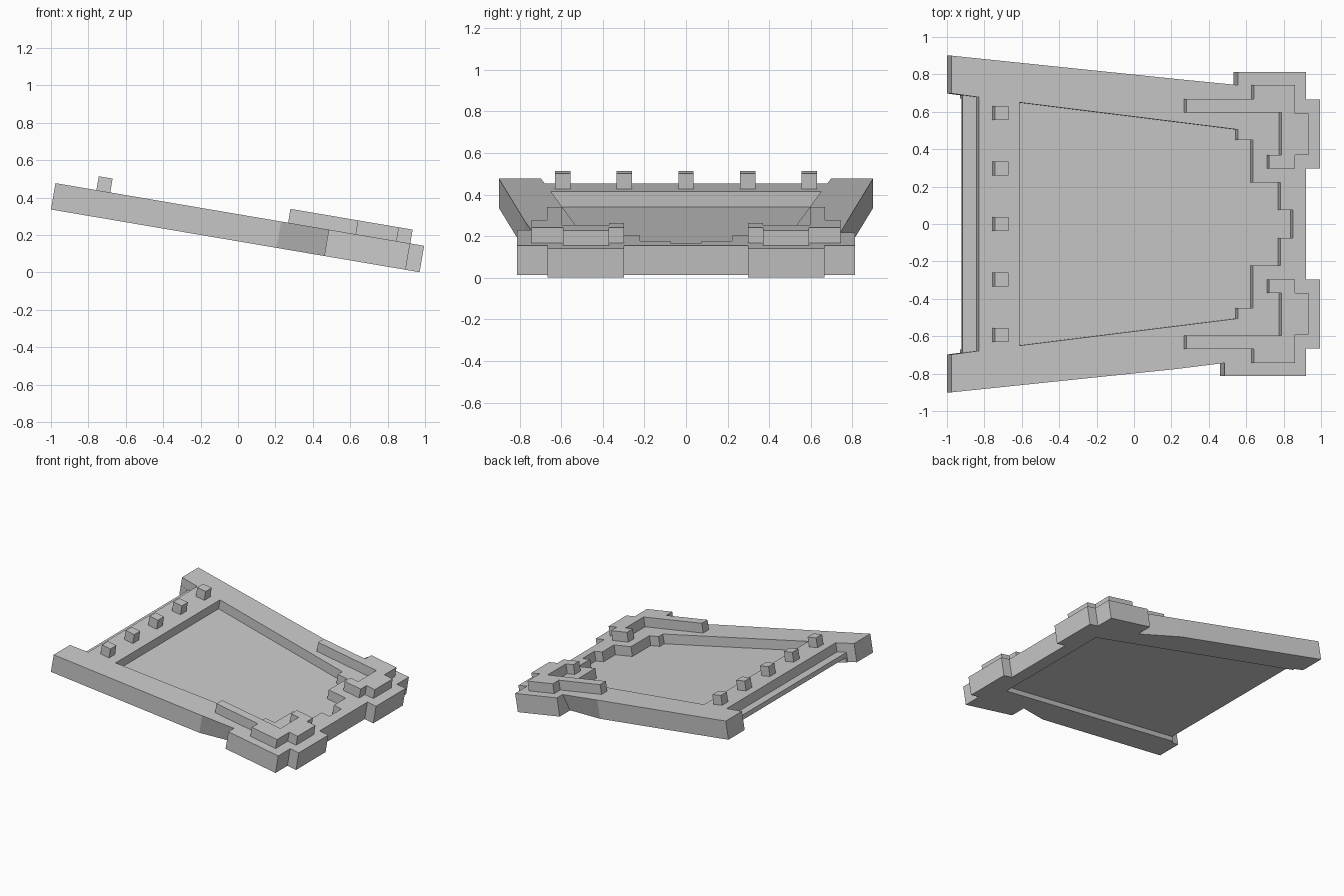
import bpy, bmesh, math

if "Cube" in bpy.data.objects:
    bpy.data.objects.remove(bpy.data.objects["Cube"])

TILT = math.radians(9.65)
S, C, T = math.sin(TILT), math.cos(TILT), math.tan(TILT)
THICK = 0.143


def place(x, y, w):
    """x, y on the sloping top plane, w measured along the plane normal."""
    return (x + S * w, y, 0.311 - T * x + C * w)


def prism(name, outline, w0, w1, base=None):
    bm = bmesh.new()
    low = [bm.verts.new(place(x, y, w0)) for x, y in (base or outline)]
    top = [bm.verts.new(place(x, y, w1)) for x, y in outline]
    bm.faces.new(low[::-1])
    bm.faces.new(top)
    n = len(outline)
    for i in range(n):
        j = (i + 1) % n
        bm.faces.new((low[i], low[j], top[j], top[i]))
    bmesh.ops.recalc_face_normals(bm, faces=bm.faces)
    mesh = bpy.data.meshes.new(name)
    bm.to_mesh(mesh)
    bm.free()
    ob = bpy.data.objects.new(name, mesh)
    bpy.context.collection.objects.link(ob)
    return ob


def cut(body, outline, w0, w1):
    cutter = prism("cutter", outline, w0, w1)
    cutter.hide_render = True
    mod = body.modifiers.new("cut", 'BOOLEAN')
    mod.operation, mod.solver, mod.object = 'DIFFERENCE', 'EXACT', cutter
    bpy.context.view_layer.objects.active = body
    bpy.ops.object.modifier_apply(modifier=mod.name)
    bpy.data.objects.remove(cutter)


def flip(points):
    return [(x, -y) for x, y in reversed(points)]


# Frame body: tapered sides with stepped corner blocks at the low end
def side(block_x, inset):
    return [(0.92, 0), (0.92, 0.297), (0.995, 0.297), (0.995, 0.665),
            (0.92, 0.665), (0.92, 0.813), (block_x, 0.813),
            (block_x, 0.743 - inset), (0.23, 0.775), (-0.976, 0.9)]


def full(inset):
    return side(0.555, inset) + flip(side(0.485, inset))[:-1]


frame = prism("frame", full(0), -THICK, 0, full(0.06))

# Stepped front pocket
half = [(0.85, 0.075), (0.783, 0.075), (0.783, 0.222), (0.635, 0.222),
        (0.635, 0.45), (0.555, 0.45), (0.555, 0.505), (-0.612, 0.65)]
cut(frame, half + flip(half), -0.075, 0.1)

# Shallow recess in the underside, open at the high end
under = [(0.8, 0.5), (-1.1, 0.69)]
cut(frame, under + flip(under), -0.3, -0.105)

# Stepped notch between the two arms at the high end
notch = [(-0.83, 0.678), (-1.1, 0.715)]
cut(frame, notch + flip(notch), -0.07, 0.1)
notch = [(-0.905, 0.688), (-1.1, 0.715)]
cut(frame, notch + flip(notch), -0.3, 0.1)

# Row of square studs
for i in range(-2, 3):
    y = i * 0.2965
    prism("stud", [(-0.757, y - 0.037), (-0.683, y - 0.037),
                   (-0.683, y + 0.037), (-0.757, y + 0.037)], -0.003, 0.075)

# Raised corner brackets
bracket = [(0.268, 0.597), (0.775, 0.597), (0.775, 0.37), (0.71, 0.37),
           (0.71, 0.297), (0.848, 0.297), (0.848, 0.37), (0.921, 0.37),
           (0.921, 0.592), (0.848, 0.592), (0.848, 0.743), (0.628, 0.743),
           (0.628, 0.668), (0.268, 0.668)]
prism("back_bracket", bracket, -0.003, 0.075)
prism("front_bracket", flip(bracket), -0.003, 0.075)
